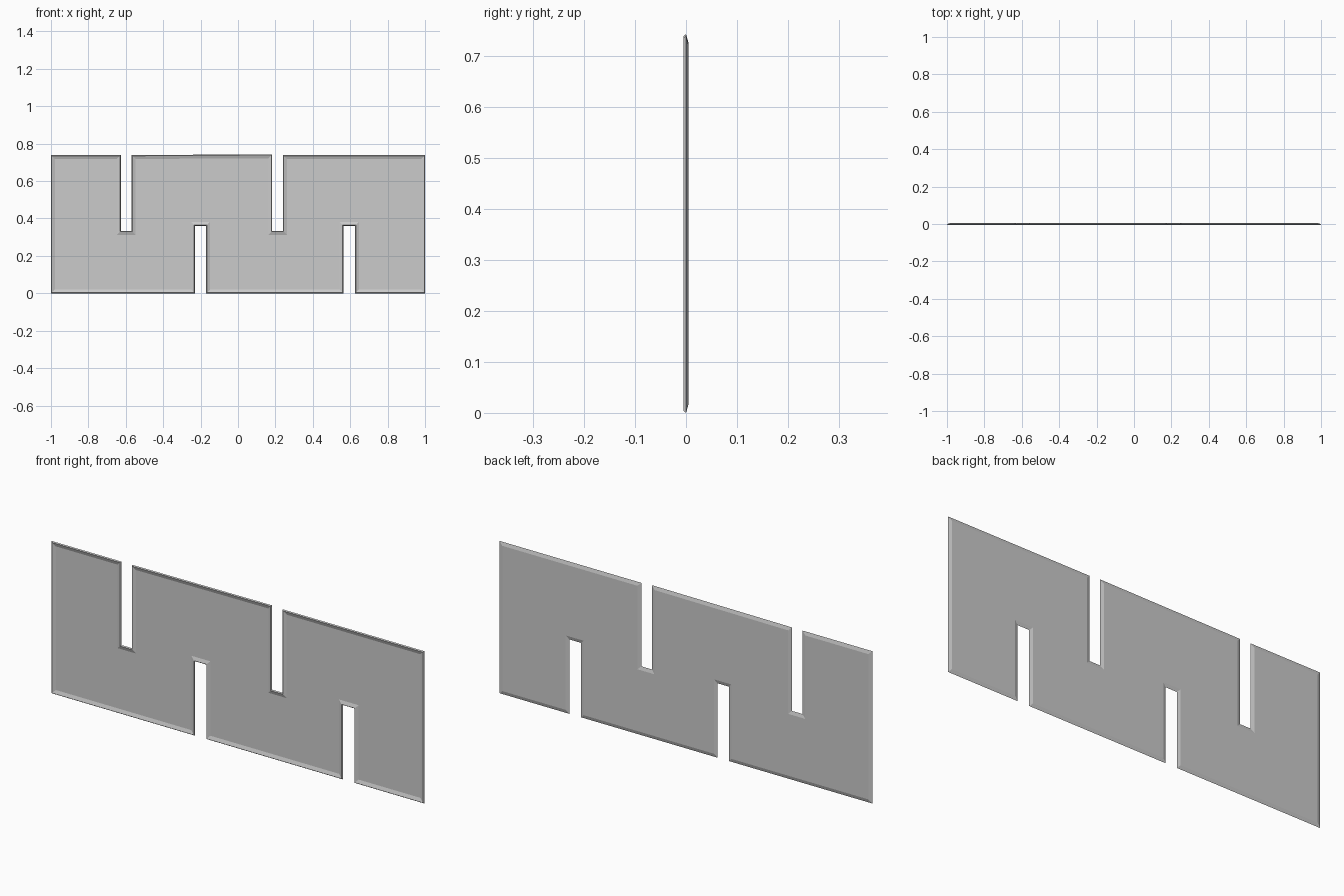
import bpy, bmesh
from mathutils import Vector

if "Cube" in bpy.data.objects:
    bpy.data.objects.remove(bpy.data.objects["Cube"])

# Outline of the panel: (x, z), counter-clockwise seen from the front
TOP = 0.739
outline = [(-1, 0)]
for a, b in ((-0.23, -0.17), (0.563, 0.626)):       # slots from below
    outline += [(a, 0), (a, 0.361), (b, 0.361), (b, 0)]
outline += [(1, 0), (1, TOP)]
for a, b, lip in ((0.183, 0.24, 0.743), (-0.626, -0.569, TOP)):  # slots from above
    outline += [(b, TOP), (b, 0.334), (a, 0.334), (a, lip)]
outline += [(-1, TOP)]


def inset(points, d):
    """Move every edge of a polygon inward by d."""
    pts = [Vector(p) for p in points]
    result = []
    for i, p in enumerate(pts):
        e1 = (p - pts[i - 1]).normalized()
        e2 = (pts[(i + 1) % len(pts)] - p).normalized()
        n1, n2 = Vector((-e1.y, e1.x)), Vector((-e2.y, e2.x))
        result.append(p + (n1 + n2) * d / (1 + n1.dot(n2)))
    return result


# Thin tray: the rim slopes forward around a flat sheet, with a slanted end face
bm = bmesh.new()
loops = []
for d, y in ((0.021, 0.001), (0.004, -0.005), (0.0, 0.0), (0.017, 0.005)):
    loops.append([bm.verts.new((p.x, y, p.y)) for p in inset(outline, d)])
n = len(outline)
for la, lb in zip(loops, loops[1:]):
    for i in range(n):
        j = (i + 1) % n
        bm.faces.new((la[i], lb[i], lb[j], la[j]))
bm.faces.new(loops[0])
bm.faces.new(loops[-1][::-1])
bmesh.ops.recalc_face_normals(bm, faces=bm.faces)

mesh = bpy.data.meshes.new("slotted_panel")
bm.to_mesh(mesh)
bm.free()
panel = bpy.data.objects.new("slotted_panel", mesh)
bpy.context.collection.objects.link(panel)
